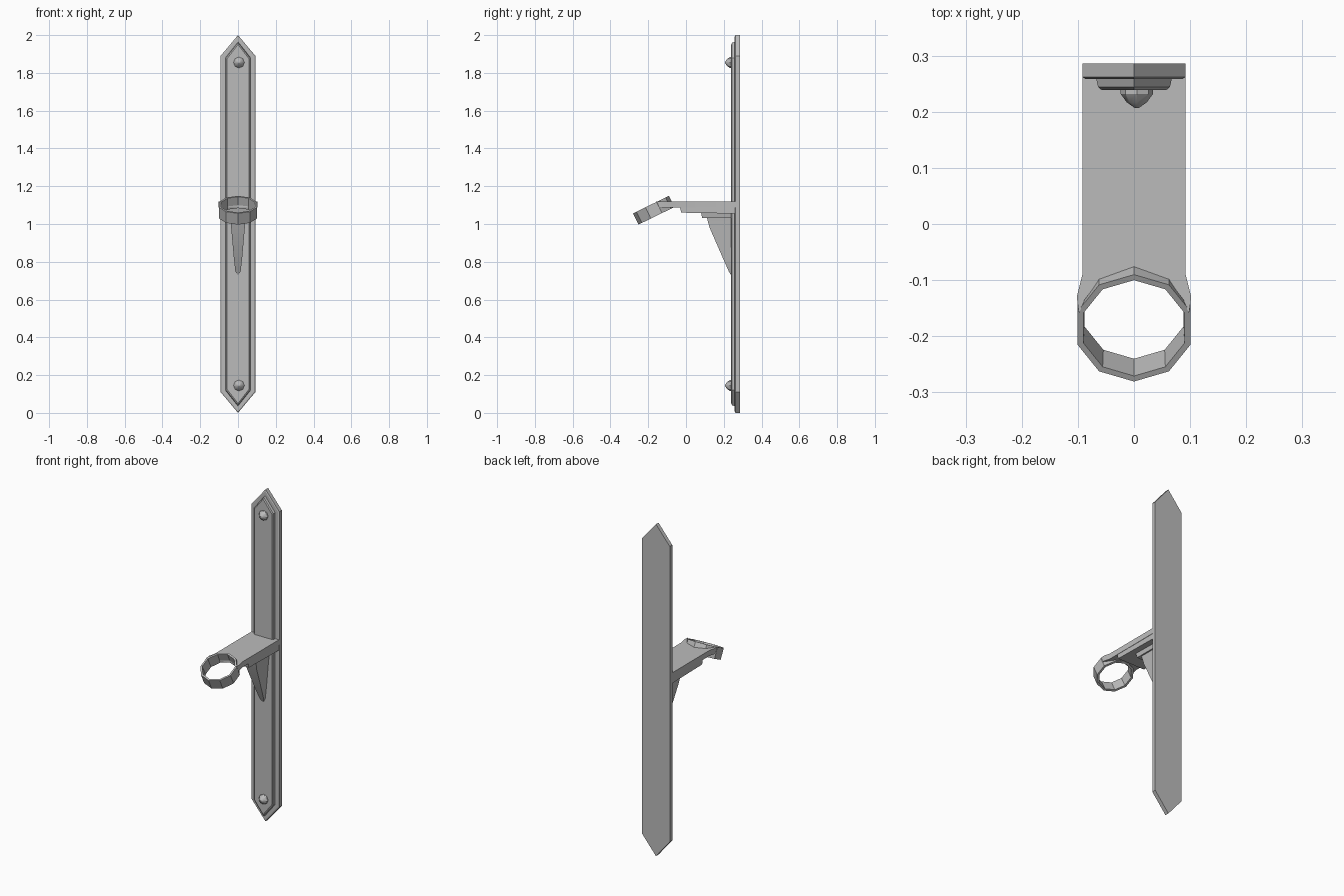
import bpy, bmesh, math
from mathutils import Matrix, Vector

if "Cube" in bpy.data.objects:
    bpy.data.objects.remove(bpy.data.objects["Cube"], do_unlink=True)

metal = bpy.data.materials.new("grey_metal")
metal.use_nodes = True
GREY = (0.5, 0.5, 0.5, 1)
metal.diffuse_color = GREY
metal.node_tree.nodes["Principled BSDF"].inputs["Base Color"].default_value = GREY


def finish(name, bm, angle=30):
    bmesh.ops.recalc_face_normals(bm, faces=bm.faces)
    mesh = bpy.data.meshes.new(name)
    bm.to_mesh(mesh)
    bm.free()
    mesh.materials.append(metal)
    obj = bpy.data.objects.new(name, mesh)
    bpy.context.collection.objects.link(obj)
    bpy.ops.object.select_all(action='DESELECT')
    obj.select_set(True)
    bpy.context.view_layer.objects.active = obj
    bpy.ops.object.shade_smooth_by_angle(angle=math.radians(angle))
    return obj


def loft(name, loops, closed=False):
    """Skin matching loops of points; cap the ends or join them in a ring."""
    bm = bmesh.new()
    rows = [[bm.verts.new(p) for p in loop] for loop in loops]
    n = len(rows[0])
    pairs = list(zip(rows, rows[1:])) + ([(rows[-1], rows[0])] if closed else [])
    for a, b in pairs:
        for i in range(n):
            j = (i + 1) % n
            bm.faces.new((a[i], a[j], b[j], b[i]))
    if not closed:
        bm.faces.new(rows[0])
        bm.faces.new(rows[-1])
    return finish(name, bm)


def blade(half_width, tip, shoulder, y):
    """Long hexagon, pointed at both ends, standing at depth y."""
    side = [(0, tip), (half_width, shoulder), (half_width, 2 - shoulder), (0, 2 - tip)]
    mirror = [(-x, z) for x, z in side[2:0:-1]]
    return [(x, y, z) for x, z in side + mirror]


# Wall plate with a raised, chamfered face
loft("wall_plate", [blade(0.092, 0, 0.11, 0.286), blade(0.092, 0, 0.11, 0.262),
                    blade(0.086, 0.008, 0.113, 0.258)])
loft("raised_face", [blade(0.068, 0.035, 0.12, 0.262), blade(0.064, 0.04, 0.122, 0.244),
                     blade(0.058, 0.05, 0.125, 0.239)])

# Pointed studs near both ends
for label, z in (("lower", 0.145), ("upper", 1.855)):
    stud_loops = []
    for r, y in ((0.029, 0.245), (0.029, 0.232), (0.018, 0.217), (0.004, 0.207)):
        stud_loops.append([(0.005 + r * math.cos(a * math.pi / 4), y,
                            z + r * math.sin(a * math.pi / 4)) for a in range(8)])
    loft(label + "_stud", stud_loops)

# Arm: flat tongue whose end wraps the back of the ring
half = [(0.092, 0.284), (0.092, -0.09), (0.102, -0.13), (0.098, -0.16),
        (0.088, -0.135), (0.06, -0.098), (0, -0.08)]
outline = half + [(-x, y) for x, y in half[-2::-1]]
loft("arm", [[(x, y, z) for x, y in outline] for z in (1.087, 1.12)])

# Thickened underside of the arm
profile = [(0.28, 1.1), (0.28, 1.055), (-0.025, 1.06), (-0.035, 1.1)]
loft("arm_underside", [[(x, y, z) for y, z in profile] for x in (-0.09, 0.09)])


def box_loop(half_width, back, front, z):
    return [(-half_width, back, z), (half_width, back, z),
            (half_width, front, z), (-half_width, front, z)]


# Bracket pad and tapering brace under the arm
loft("bracket_pad", [box_loop(0.055, 0.25, 0.08, 1.06), box_loop(0.05, 0.25, 0.085, 1.032)])
loft("brace", [box_loop(w, 0.25, y, z) for w, y, z in
               ((0.042, 0.11, 1.035), (0.036, 0.125, 0.98), (0.022, 0.195, 0.82),
                (0.014, 0.226, 0.75), (0.004, 0.236, 0.732))])

# Tilted ten-sided ring
tilt = Matrix.Translation((0, -0.171, 1.073)) @ Matrix.Rotation(math.radians(26), 4, 'X')
ring_loops = []
for r, z in ((0.106, -0.033), (0.106, 0.033), (0.095, 0.033), (0.093, -0.033)):
    ring_loops.append([tilt @ Vector((r * math.sin(a * math.pi / 5),
                                      -r * math.cos(a * math.pi / 5), z)) for a in range(10)])
loft("ring", ring_loops, closed=True)
